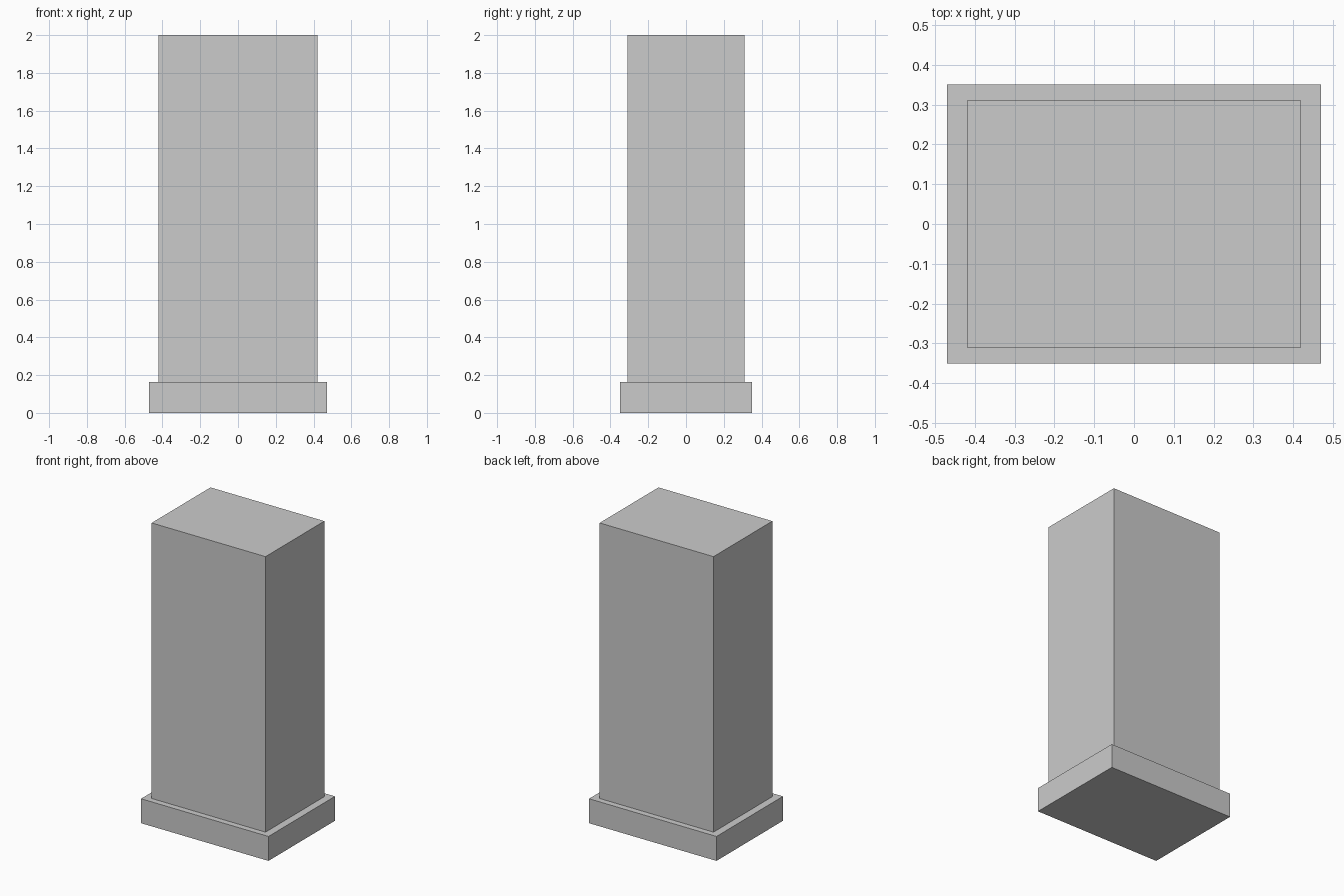
import bpy
import bmesh
from mathutils import Matrix

if "Cube" in bpy.data.objects:
    bpy.data.objects.remove(bpy.data.objects["Cube"])


def box(name, width, depth, z0, z1):
    """Box centred on x and y, spanning z0 to z1."""
    bm = bmesh.new()
    bmesh.ops.create_cube(bm, size=1.0)
    bm.transform(Matrix.Translation((0, 0, (z0 + z1) / 2))
                 @ Matrix.Diagonal((width, depth, z1 - z0, 1)))
    mesh = bpy.data.meshes.new(name)
    bm.to_mesh(mesh)
    bm.free()
    obj = bpy.data.objects.new(name, mesh)
    bpy.context.collection.objects.link(obj)
    return obj


PLINTH_TOP = 0.163

# Wide low plinth
box("plinth", 0.94, 0.70, 0.0, PLINTH_TOP)

# Tall rectangular shaft standing on it
box("shaft", 0.84, 0.62, PLINTH_TOP, 2.0)
